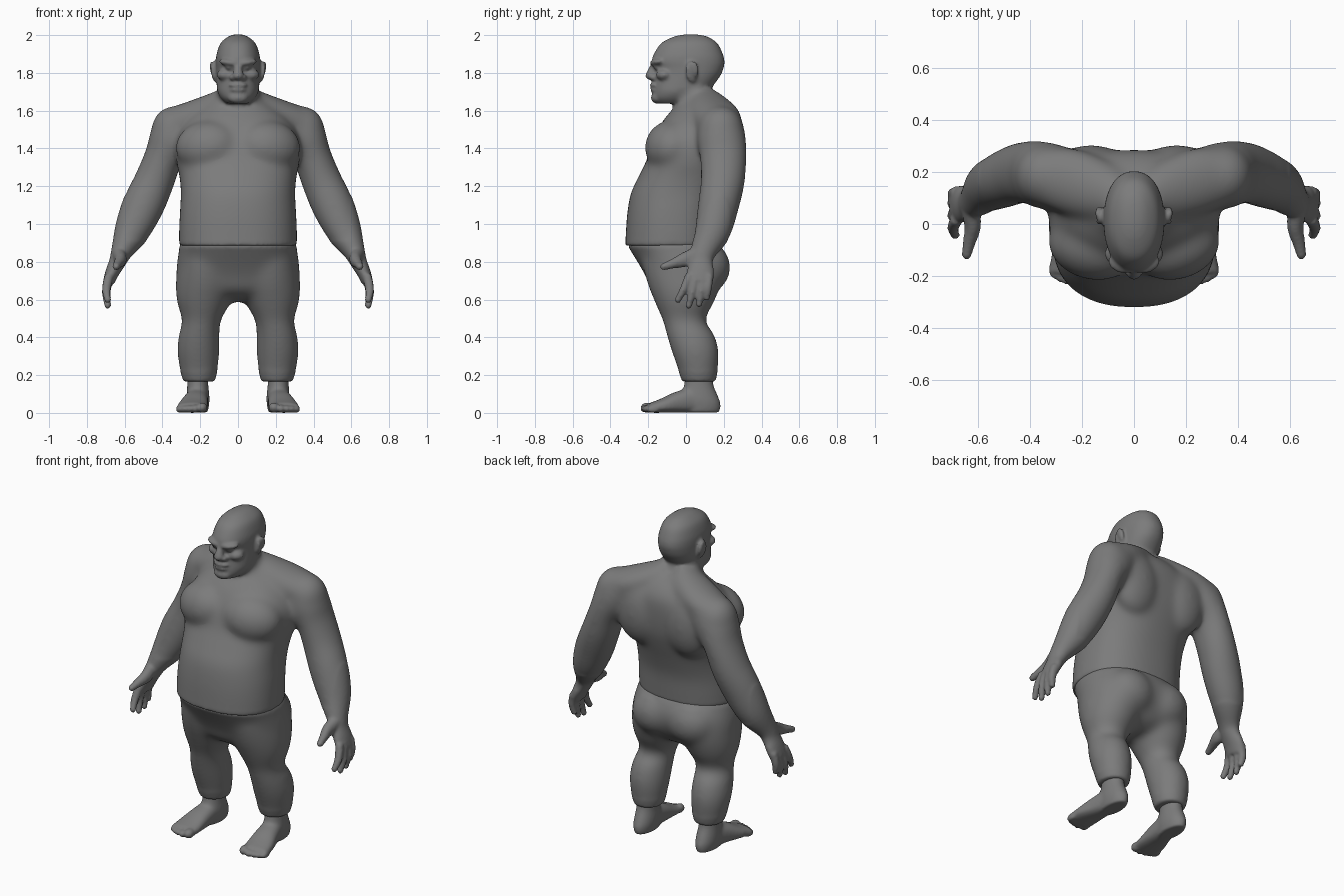
import bpy, bmesh, math
from mathutils import Vector, Matrix

SIDES = (1, -1)
GREY = bpy.data.materials.new("dark_grey")
GREY.diffuse_color = (.2, .2, .2, 1)


def smooth_path(pts, steps=5):
    """Catmull-Rom interpolation of tuples of any length."""
    out = []
    for i in range(len(pts) - 1):
        p0, p1, p2 = pts[max(i - 1, 0)], pts[i], pts[i + 1]
        p3 = pts[min(i + 2, len(pts) - 1)]
        for k in range(steps):
            t = k / steps
            out.append(tuple(0.5 * (2 * b + (c - a) * t + (2 * a - 5 * b + 4 * c - d) * t * t
                                    + (3 * b - a - 3 * c + d) * t ** 3)
                             for a, b, c, d in zip(p0, p1, p2, p3)))
    out.append(pts[-1])
    return out


def tube(bm, pts, s=1, ref=(0, 1, 0), level=False, n=2.0, seg=32):
    """Loft (x, y, z, half width, half depth) sections along a path."""
    pts = smooth_path(pts)
    ref, rings = Vector(ref), []
    for i, p in enumerate(pts):
        c = Vector(p[:3])
        t = Vector(pts[min(i + 1, len(pts) - 1)][:3]) - Vector(pts[max(i - 1, 0)][:3])
        if level:
            t = Vector((0, 0, 1))
        u = ref.cross(t).normalized()
        v = t.cross(u).normalized()
        ring = []
        for k in range(seg):
            a = 2 * math.pi * k / seg
            ca, sa = math.cos(a), math.sin(a)
            q = (c + u * p[3] * math.copysign(abs(ca) ** (2 / n), ca)
                 + v * p[4] * math.copysign(abs(sa) ** (2 / n), sa))
            ring.append(bm.verts.new((q.x * s, q.y, q.z)))
        rings.append(ring)
    for r0, r1 in zip(rings, rings[1:]):
        for k in range(seg):
            j = (k + 1) % seg
            bm.faces.new((r0[k], r0[j], r1[j], r1[k]))
    bm.faces.new(rings[0][::-1])
    bm.faces.new(rings[-1])


def stack(bm, rows, n=2.0):
    """Level sections given as (z, half width, front y, back y)."""
    tube(bm, [(0, (f + b) / 2, z, w, (b - f) / 2) for z, w, f, b in rows], level=True, n=n, seg=48)


def ball(bm, c, r, s=1, rot=(0, 0, 0)):
    m = Matrix.Translation((c[0] * s, c[1], c[2]))
    for ang, ax in zip(rot, 'XYZ'):
        m = m @ Matrix.Rotation(math.radians(ang * (1 if ax == 'X' else s)), 4, ax)
    bmesh.ops.create_uvsphere(bm, u_segments=24, v_segments=14, radius=1,
                              matrix=m @ Matrix.Diagonal((*r, 1)))


def finish(bm, name, voxel, light, heavy=0, where=None):
    """Fuse the pieces into one skin, smooth it all lightly and the chosen region heavily."""
    bmesh.ops.recalc_face_normals(bm, faces=bm.faces)
    me = bpy.data.meshes.new(name)
    bm.to_mesh(me)
    ob = bpy.data.objects.new(name, me)
    bpy.context.collection.objects.link(ob)
    r = ob.modifiers.new("merge", 'REMESH')
    r.mode, r.voxel_size = 'VOXEL', voxel
    ob.data = bpy.data.meshes.new_from_object(ob.evaluated_get(bpy.context.evaluated_depsgraph_get()))
    ob.modifiers.clear()
    bm.clear()
    bm.from_mesh(ob.data)
    chosen = [v for v in bm.verts if where and where(v.co)]
    for verts, count in ((chosen, heavy), (bm.verts[:], light)):
        for _ in range(count if verts else 0):
            bmesh.ops.smooth_vert(bm, verts=verts, factor=.5,
                                  use_axis_x=True, use_axis_y=True, use_axis_z=True)
    for f in bm.faces:
        f.smooth = True
    bm.to_mesh(ob.data)
    bm.free()
    ob.data.materials.clear()
    ob.data.materials.append(GREY)


# torso with belly and upper back
body = bmesh.new()
stack(body, [(.885, .308, -.32, .175), (.93, .313, -.32, .18), (1.05, .309, -.312, .19),
             (1.16, .303, -.293, .22), (1.25, .31, -.252, .25), (1.34, .328, -.208, .275),
             (1.45, .325, -.172, .285), (1.55, .27, -.12, .28), (1.62, .19, -.06, .24),
             (1.67, .12, -.03, .18)], n=2.3)
# neck
stack(body, [(1.54, .16, -.09, .22), (1.63, .125, -.068, .17), (1.75, .105, -.05, .13)])

for s in SIDES:
    # chest, shoulder blades and neck-to-shoulder muscle
    ball(body, (.16, -.085, 1.41), (.175, .13, .14), s, (-22, 0, 14))
    ball(body, (.165, .205, 1.42), (.155, .1, .2), s)
    tube(body, [(.04, .1, 1.645, .085, .09), (.14, .13, 1.605, .085, .12),
                (.25, .165, 1.56, .09, .128), (.34, .185, 1.51, .11, .115)], s)
    # arm down to the palm
    tube(body, [(.2, .17, 1.52, .09, .10), (.28, .18, 1.515, .115, .12), (.342, .187, 1.455, .128, .13),
                (.392, .197, 1.36, .103, .125), (.442, .195, 1.23, .107, .118),
                (.50, .172, 1.10, .112, .11), (.56, .142, .965, .095, .097),
                (.615, .092, .855, .058, .068), (.638, .08, .80, .045, .062),
                (.665, .077, .745, .037, .072), (.686, .072, .69, .03, .068)], s)
    ball(body, (.342, .185, 1.495), (.118, .122, .13), s)
    # fingers and thumb
    for by, ty, tz in ((.018, -.042, .60), (.053, .015, .57), (.09, .07, .578), (.124, .11, .612)):
        tube(body, [(.682, by, .73, .025, .023), (.697, (by + ty) / 2, (.71 + tz) / 2, .024, .021),
                    (.69, ty, tz, .018, .017)], s, seg=12)
        ball(body, (.69, ty, tz), (.019, .018, .02), s)
    tube(body, [(.63, .06, .84, .037, .042), (.622, -.01, .81, .032, .039),
                (.635, -.07, .79, .025, .026), (.645, -.115, .775, .02, .02)],
         s, ref=(0, 0, 1), seg=16)
    ball(body, (.645, -.118, .774), (.02, .02, .02), s)

# skull and jaw
stack(body, [(2.004, .015, .0, .05), (1.993, .05, -.06, .11), (1.958, .092, -.13, .165),
             (1.90, .113, -.17, .195), (1.86, .117, -.181, .204), (1.83, .116, -.168, .2),
             (1.79, .115, -.162, .185), (1.74, .113, -.168, .15), (1.70, .109, -.172, .12),
             (1.665, .09, -.172, .09), (1.638, .062, -.15, .05)], n=2.2)
# nose, lips and chin
tube(body, [(0, -.15, 1.85, .018, .02), (0, -.176, 1.82, .022, .022), (0, -.19, 1.785, .03, .025)], seg=16)
ball(body, (0, -.19, 1.784), (.028, .026, .021))
ball(body, (0, -.168, 1.736), (.048, .024, .014))
ball(body, (0, -.166, 1.71), (.044, .024, .013))
ball(body, (0, -.15, 1.668), (.055, .036, .032))
for s in SIDES:
    # brow, eye, cheekbone, nostril and ear
    ball(body, (.05, -.156, 1.855), (.055, .033, .018), s, (0, -8, 22))
    ball(body, (.046, -.15, 1.828), (.022, .022, .012), s)
    ball(body, (.07, -.118, 1.79), (.045, .04, .03), s, (0, 0, 30))
    ball(body, (.027, -.17, 1.776), (.02, .025, .017), s)
    ball(body, (.124, .03, 1.805), (.013, .036, .058), s, (12, 8, 25))
    ball(body, (.136, .045, 1.822), (.013, .022, .044), s, (12, 8, 0))
finish(body, "upper_body", .008, 4, 45,
       lambda p: .91 < p.z and abs(p.x) < .6 and p.z < 1.715 and
       not (p.y < -.045 - .5 * max(0, 1.63 - p.z) and p.z > 1.6))

# trousers: hips, seat and legs
legs = bmesh.new()
stack(legs, [(.905, .298, -.298, .172), (.88, .31, -.305, .187), (.84, .317, -.282, .207),
             (.78, .325, -.245, .215), (.72, .325, -.212, .2), (.66, .28, -.185, .165),
             (.62, .16, -.14, .13), (.59, .06, -.07, .07)], n=2.3)
for s in SIDES:
    ball(legs, (.12, .1, .77), (.155, .137, .14), s)
    tube(legs, [(.162, -.02, .80, .155, .215), (.165, -.01, .69, .165, .197), (.18, -.008, .59, .145, .16),
                (.193, -.01, .49, .104, .115), (.205, .022, .42, .109, .128),
                (.21, .048, .33, .113, .127), (.208, .062, .24, .103, .109),
                (.206, .068, .165, .083, .089)], s, level=True)
finish(legs, "trousers", .01, 4, 35, lambda p: .22 < p.z < .87)

# feet
for s, name in zip(SIDES, ("left_foot", "right_foot")):
    foot = bmesh.new()
    tube(foot, [(.212, .068, .22, .056, .072), (.213, .068, .15, .056, .078),
                (.212, .07, .09, .061, .1), (.212, .075, .045, .06, .11),
                (.212, .075, .002, .05, .1)], s, level=True)
    tube(foot, [(.212, .15, .045, .045, .044), (.214, .05, .066, .057, .065),
                (.225, -.04, .057, .068, .057), (.238, -.12, .039, .08, .039),
                (.245, -.19, .026, .082, .026)], s, ref=(0, 0, 1), n=2.4)
    for x, y, r in ((.19, -.205, .028), (.227, -.208, .022), (.258, -.2, .021), (.285, -.19, .02), (.31, -.175, .019)):
        ball(foot, (x, y, r), (r, .036, r), s)
    finish(foot, name, .007, 5, 12, lambda p: .03 < p.z and p.y > -.17)
